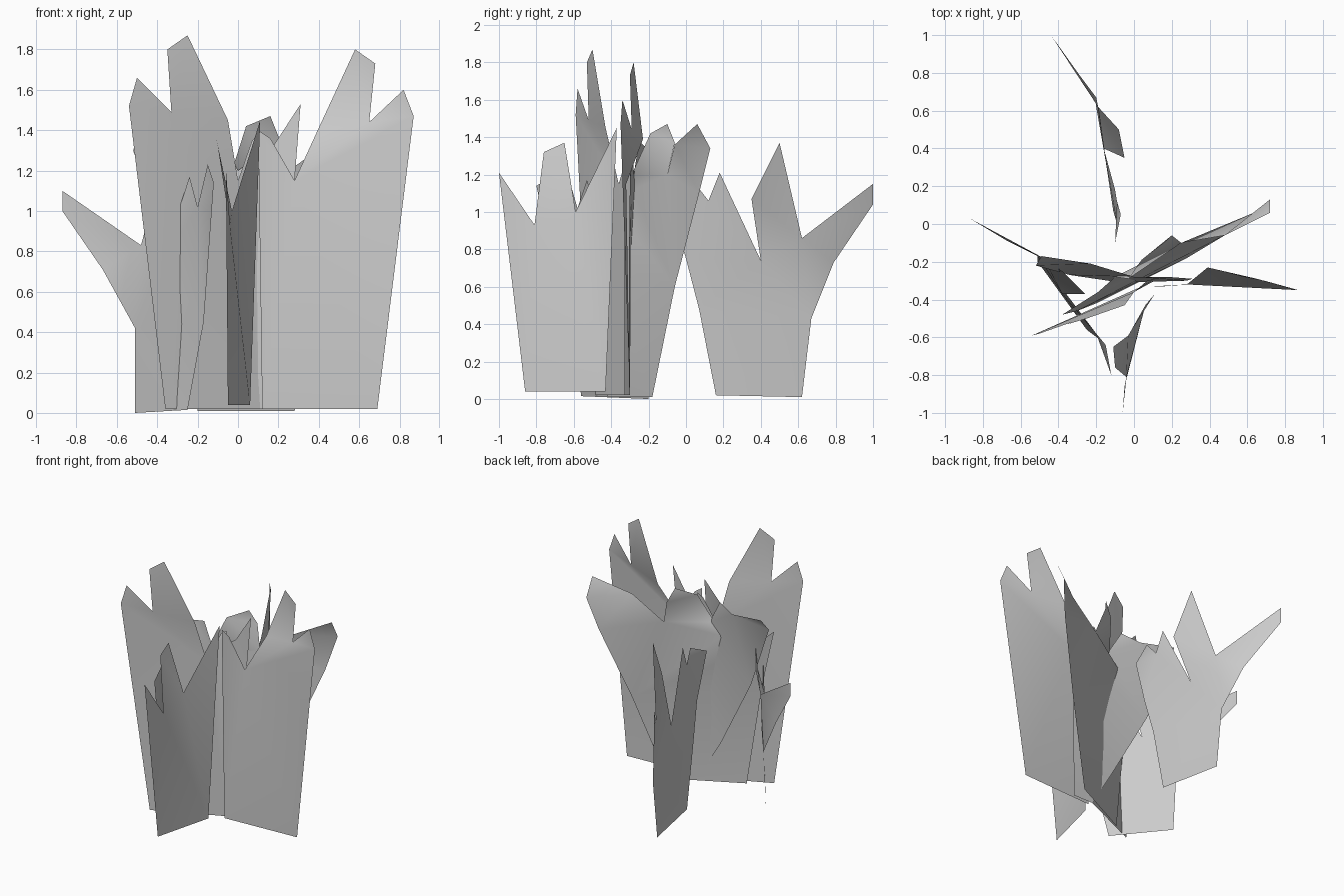
import bpy
from mathutils import Vector
from mathutils.geometry import delaunay_2d_cdt


def leaf_card(name, outline):
    """Thin single-sided card of grass from one jagged, slightly bent outline.
    The first two points are the base edge; triangles are cut in its upright plane."""
    pts = [Vector(p) for p in outline]
    along = (pts[1] - pts[0]).to_2d().normalized()
    flat = [Vector((p.to_2d().dot(along), p.z)) for p in pts]
    tris = delaunay_2d_cdt(flat, [], [list(range(len(pts)))], 1, 1e-5)
    faces = [[tris[3][i][0] for i in f] for f in tris[2]]
    mesh = bpy.data.meshes.new(name)
    mesh.from_pydata(pts, [], faces)
    for poly in mesh.polygons:
        poly.use_smooth = True
    obj = bpy.data.objects.new(name, mesh)
    bpy.context.collection.objects.link(obj)


# Tall cards facing the front, base first and then around the tips
leaf_card("tall_grass_right", [
    (.12, -.33, .02), (.69, -.30, .02), (.87, -.35, 1.47), (.82, -.34, 1.60),
    (.65, -.29, 1.44), (.68, -.30, 1.73), (.58, -.28, 1.80), (.39, -.23, 1.39),
    (.28, -.32, 1.15), (.16, -.33, 1.36), (.10, -.33, 1.40)])

leaf_card("tall_grass_left", [
    (.11, -.30, .02), (-.36, -.51, .02), (-.54, -.59, 1.52), (-.50, -.58, 1.66),
    (-.33, -.52, 1.49), (-.35, -.53, 1.80), (-.25, -.50, 1.87), (-.05, -.43, 1.45),
    (0, -.36, 1.15), (.07, -.30, 1.35), (.11, -.29, 1.38)])

# Card running out toward the front
leaf_card("front_grass", [
    (.06, -.43, .04), (-.05, -.86, .04), (-.06, -1.0, 1.21), (-.04, -.81, .93),
    (-.10, -.76, 1.32), (-.11, -.65, 1.37), (-.03, -.59, 1.0), (.11, -.37, 1.45)])

# Flared cards with a long side blade
leaf_card("back_grass", [
    (-.12, .16, .02), (-.20, .62, .01), (-.20, .67, .43), (-.29, .79, .73),
    (-.44, 1.0, 1.04), (-.44, 1.0, 1.15), (-.19, .62, .86), (-.08, .50, 1.37),
    (-.05, .35, 1.07), (-.16, .40, .74), (-.10, .18, 1.21), (-.09, .12, 1.06),
    (-.07, .05, 1.15), (-.10, -.10, 1.08), (-.09, 0, .75), (-.11, .07, .48)])

leaf_card("left_grass", [
    (-.25, -.56, .015), (-.51, -.20, .0), (-.51, -.17, .42), (-.67, -.09, .71),
    (-.87, .03, 1.0), (-.87, .03, 1.10), (-.48, -.18, .83), (-.38, -.25, 1.22),
    (-.26, -.37, 1.10), (-.38, -.37, .74), (-.24, -.53, 1.17), (-.20, -.58, 1.02),
    (-.15, -.64, 1.23), (-.12, -.80, 1.14), (-.13, -.77, 1.0), (-.17, -.62, .45)])

# Leaning cards that cross in the middle
leaf_card("right_grass", [
    (-.20, -.42, .01), (.28, -.18, .01), (.48, -.06, .60), (.66, .07, 1.10),
    (.72, .13, 1.34), (.72, .06, 1.47), (.48, -.06, 1.36), (.25, -.10, 1.20),
    (.20, -.06, 1.37), (.16, -.10, 1.47), (.04, -.19, 1.42), (-.03, -.29, 1.20),
    (-.10, -.28, 1.12), (-.19, -.36, .98), (-.38, -.48, 1.15), (-.30, -.46, .75)])

leaf_card("middle_grass", [
    (.11, -.30, .02), (.27, -.30, .02), (.28, -.30, 1.15), (.31, -.29, 1.53),
    (.18, -.28, 1.33), (0, -.28, 1.20), (-.10, -.25, 1.38), (-.23, -.21, 1.34),
    (-.49, -.17, 1.38), (-.52, -.22, 1.30), (-.34, -.27, .83), (-.07, -.31, .32)])
